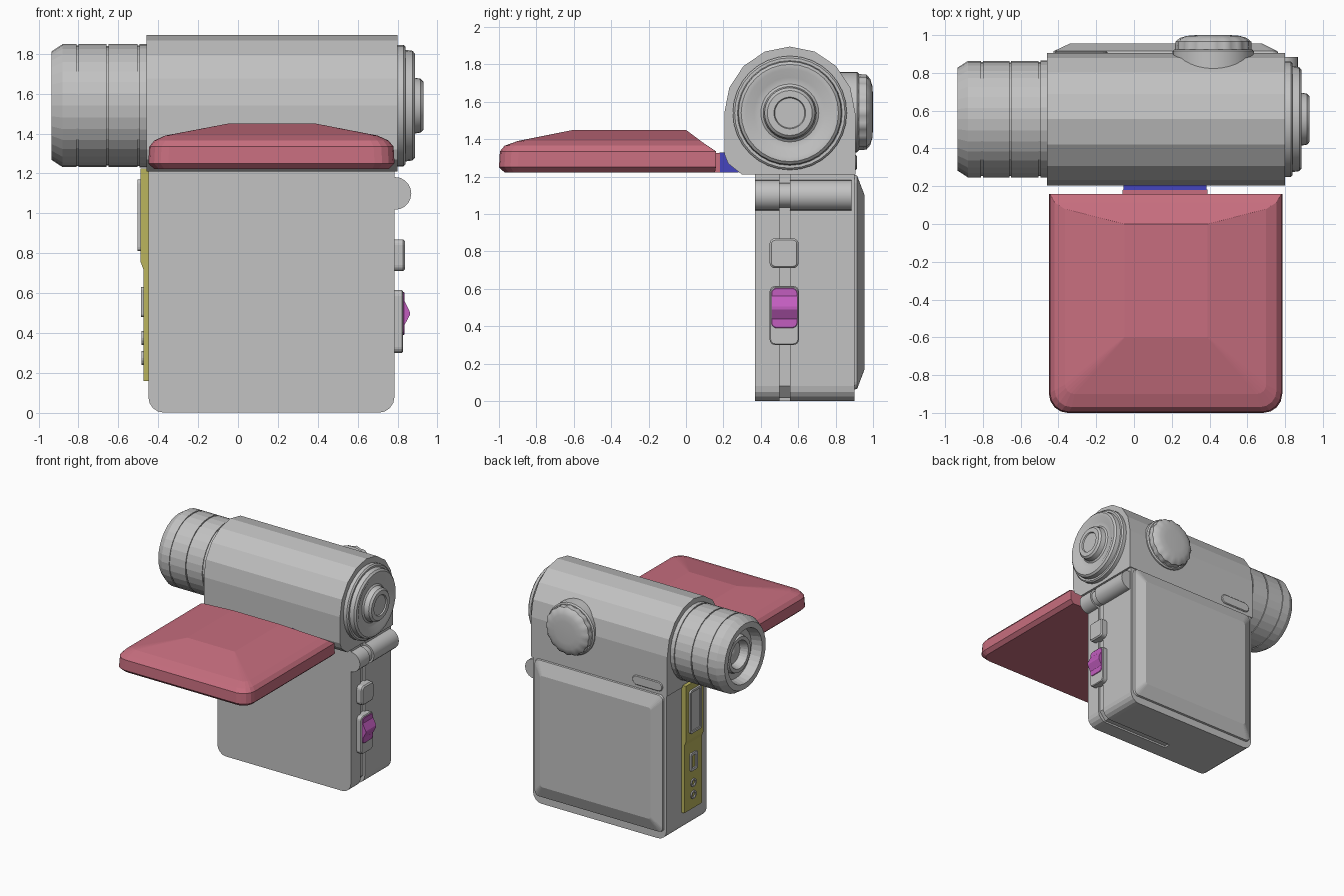
import bpy, bmesh, math
from mathutils import Vector

if "Cube" in bpy.data.objects:
    bpy.data.objects.remove(bpy.data.objects["Cube"])


def material(name, rgb):
    m = bpy.data.materials.new(name)
    m.diffuse_color = (*rgb, 1)
    m.use_nodes = True
    m.node_tree.nodes["Principled BSDF"].inputs["Base Color"].default_value = m.diffuse_color
    return m


GREY = material("light_grey", (0.54, 0.54, 0.54))
RED = material("dusty_red", (0.57, 0.155, 0.21))
BLUE = material("hinge_blue", (0.06, 0.06, 0.52))
YELLOW = material("olive_yellow", (0.50, 0.46, 0.11))
PURPLE = material("switch_purple", (0.54, 0.11, 0.52))


def finish(name, bm, mat, smooth=None):
    bmesh.ops.recalc_face_normals(bm, faces=bm.faces)
    mesh = bpy.data.meshes.new(name)
    bm.to_mesh(mesh)
    bm.free()
    mesh.materials.append(mat)
    ob = bpy.data.objects.new(name, mesh)
    bpy.context.collection.objects.link(ob)
    if smooth:
        bpy.ops.object.select_all(action='DESELECT')
        ob.select_set(True)
        bpy.context.view_layer.objects.active = ob
        bpy.ops.object.shade_smooth_by_angle(angle=math.radians(smooth))
    return ob


def place(axis, a, u, v):
    """Put a 2D point (u, v) on the plane at distance a along an axis."""
    return Vector({'x': (a, u, v), 'y': (u, a, v), 'z': (u, v, a)}[axis])


def loft(name, axis, rings, mat, smooth=None):
    """Join rings of equal point count, each (distance, points), and cap both ends."""
    bm = bmesh.new()
    vs = [[bm.verts.new(place(axis, a, *p)) for p in pts] for a, pts in rings]
    n = len(vs[0])
    for r, s in zip(vs, vs[1:]):
        for i in range(n):
            j = (i + 1) % n
            bm.faces.new((r[i], r[j], s[j], s[i]))
    bm.faces.new(vs[0])
    bm.faces.new(vs[-1])
    return finish(name, bm, mat, smooth)


def prism(name, axis, pts, a, b, mat, smooth=None):
    return loft(name, axis, [(a, pts), (b, pts)], mat, smooth)


def rrect(u0, u1, v0, v1, r_low, r_high=None, seg=4):
    """Rounded rectangle with separate radii for its low-v and high-v corners."""
    rh = r_low if r_high is None else r_high
    pts = []
    for u, v, su, sv, r, start in ((u0, v0, 1, 1, r_low, 180), (u1, v0, -1, 1, r_low, 270),
                                   (u1, v1, -1, -1, rh, 0), (u0, v1, 1, -1, rh, 90)):
        for k in range(seg + 1):
            t = math.radians(start + 90 * k / seg)
            pts.append((u + su * r + r * math.cos(t), v + sv * r + r * math.sin(t)))
    return pts


def circle(cu, cv, r, n):
    return [(cu + r * math.sin(2 * math.pi * i / n), cv + r * math.cos(2 * math.pi * i / n))
            for i in range(n)]


def turned(name, axis, centre, profile, n, mat, smooth=None):
    """Turned part from (distance, radius) pairs."""
    return loft(name, axis, [(a, circle(*centre, r, n)) for a, r in profile], mat, smooth)


def button(name, axis, box, r, base, top, edge, mat):
    """Rounded pad with a chamfered outer edge."""
    u0, u1, v0, v1 = box
    e = edge
    side = math.copysign(e, top - base)
    full = rrect(u0, u1, v0, v1, r)
    inner = rrect(u0 + e, u1 - e, v0 + e, v1 - e, r - e)
    return loft(name, axis, [(base, full), (top - side, full), (top, inner)], mat)


AX = (0.555, 1.54)   # barrel axis in y, z

# Main body with a seam groove down the side and under the base
body = prism("body", 'y', rrect(-0.45, 0.785, 0, 1.215, 0.08, 0.002), 0.37, 0.90, GREY)
groove = prism("groove_cutter", 'y', [(0.90, 1.3), (0.77, 1.3), (0.77, 0.08), (0.715, 0.015),
                                      (0.1, 0.015), (0.1, -0.1), (0.90, -0.1)], 0.50, 0.555, GREY)
groove.hide_render = True
groove.hide_viewport = True
cut = body.modifiers.new("groove", 'BOOLEAN')
cut.object = groove
cut.solver = 'EXACT'

# Raised back cover
loft("back_cover", 'y', [(0.895, rrect(-0.43, 0.765, 0.06, 1.21, 0.04)),
                         (0.915, rrect(-0.425, 0.76, 0.065, 1.205, 0.04)),
                         (0.955, rrect(-0.34, 0.68, 0.17, 1.10, 0.02))], GREY)

# Barrel housing: half round top, straight back, angled front foot
arc = [(AX[0] + 0.35 * math.cos(math.pi * i / 8), AX[1] + 0.355 * math.sin(math.pi * i / 8))
       for i in range(9)]
prism("barrel_housing", 'x', arc + [(0.205, 1.32), (0.225, 1.27), (0.30, 1.21), (0.905, 1.21)],
      -0.46, 0.80, GREY)

# Lens barrel with grooves and a stepped recess
turned("lens_barrel", 'x', AX,
       [(-0.45, 0.31), (-0.495, 0.31), (-0.495, 0.302), (-0.505, 0.302), (-0.505, 0.308),
        (-0.65, 0.308), (-0.65, 0.30), (-0.66, 0.30), (-0.66, 0.308), (-0.80, 0.308),
        (-0.80, 0.302), (-0.81, 0.302), (-0.81, 0.308), (-0.88, 0.308), (-0.935, 0.272),
        (-0.935, 0.225), (-0.85, 0.205), (-0.85, 0.155), (-0.885, 0.145), (-0.885, 0.115),
        (-0.82, 0.095), (-0.82, 0.06), (-0.835, 0.01)], 32, GREY)

# Eyepiece end with its centre knob
turned("eyepiece", 'x', AX,
       [(0.79, 0.305), (0.83, 0.305), (0.84, 0.295), (0.84, 0.28), (0.875, 0.275),
        (0.888, 0.26), (0.888, 0.235), (0.865, 0.19), (0.865, 0.155), (0.875, 0.142),
        (0.915, 0.135), (0.93, 0.12), (0.93, 0.085), (0.92, 0.08), (0.92, 0.01)],
       32, GREY, 30)

# Back dial with a scalloped rim
DIAL = (0.42, 1.545)
turned("dial_base", 'y', DIAL, [(0.80, 0.215), (0.915, 0.215), (0.925, 0.205)], 32, GREY, 30)


def scallop(r, depth):
    n = 64
    return [(DIAL[0] + (r + depth * math.cos(32 * math.pi * i / n)) * math.sin(2 * math.pi * i / n),
             DIAL[1] + (r + depth * math.cos(32 * math.pi * i / n)) * math.cos(2 * math.pi * i / n))
            for i in range(n)]


loft("dial_cap", 'y', [(0.92, scallop(0.198, 0.005)), (0.965, scallop(0.196, 0.005)),
                       (0.985, scallop(0.175, 0.002)), (0.996, scallop(0.14, 0)),
                       (1.0, scallop(0.09, 0))], GREY, 35)

# Pill shaped latch on the back of the housing
button("back_latch", 'y', (-0.42, -0.14, 1.235, 1.315), 0.039, 0.89, 0.914, 0.006, GREY)

# Open lid: rounded front corners, sloping up to a small plateau
loft("lid", 'z', [(1.222, rrect(-0.42, 0.755, -0.97, 0.155, 0.08, 0.002)),
                  (1.25, rrect(-0.45, 0.785, -1.0, 0.16, 0.10, 0.002)),
                  (1.335, rrect(-0.445, 0.78, -0.995, 0.16, 0.10, 0.002)),
                  (1.365, rrect(-0.42, 0.755, -0.97, 0.115, 0.09, 0.002)),
                  (1.39, rrect(-0.365, 0.70, -0.90, 0.08, 0.05, 0.002)),
                  (1.45, rrect(-0.05, 0.39, -0.60, 0.0, 0.004, 0.002))], RED)

# Lid hinge: tab on the lid and knuckle on the housing
prism("lid_tab", 'z', rrect(-0.06, 0.39, 0.14, 0.182, 0.002), 1.222, 1.325, RED)
prism("hinge_knuckle", 'z', rrect(-0.055, 0.385, 0.18, 0.28, 0.002), 1.222, 1.33, BLUE)

# Side hinge bar in two lengths around a slimmer centre
for name, y0, y1, r in (("side_bar_front", 0.37, 0.50, 0.082), ("side_bar_centre", 0.49, 0.565, 0.066),
                        ("side_bar_back", 0.555, 0.885, 0.082)):
    prism(name, 'y', circle(0.787, 1.10, r, 20), y0, y1, GREY, 30)

# Side button, slide switch frame and ridged slider
button("side_button", 'x', (0.447, 0.602, 0.71, 0.87), 0.03, 0.76, 0.837, 0.01, GREY)
button("switch_frame", 'x', (0.447, 0.604, 0.30, 0.615), 0.03, 0.76, 0.828, 0.006, GREY)
button("slider_pad", 'x', (0.456, 0.596, 0.39, 0.605), 0.03, 0.80, 0.834, 0.003, PURPLE)
prism("slider_ridge", 'y', [(0.82, 0.42), (0.835, 0.44), (0.862, 0.49), (0.862, 0.505),
                            (0.835, 0.56), (0.82, 0.58)], 0.457, 0.595, PURPLE)

# Connector strip on the lens side, thicker at the top
prism("connector_strip", 'y', [(-0.44, 0.16), (-0.475, 0.16), (-0.475, 0.72), (-0.49, 0.76),
                               (-0.49, 1.225), (-0.44, 1.225)], 0.47, 0.70, YELLOW)


def port(name, box, r, rim, out, deep):
    """Grey socket: raised rim around a sunken floor."""
    u0, u1, v0, v1 = box
    full = rrect(u0, u1, v0, v1, r)
    inner = rrect(u0 + rim, u1 - rim, v0 + rim, v1 - rim, max(r - rim, 0.004))
    loft(name, 'x', [(-0.455, full), (out, full), (out, inner), (deep, inner)], GREY)


port("card_door", (0.51, 0.66, 0.81, 1.17), 0.02, 0.018, -0.505, -0.496)
port("data_port", (0.54, 0.63, 0.48, 0.63), 0.015, 0.022, -0.487, -0.470)
for i, z in enumerate((0.375, 0.275)):
    port(f"audio_jack_{i + 1}", (0.55, 0.62, z - 0.035, z + 0.035), 0.035, 0.014, -0.485, -0.470)
